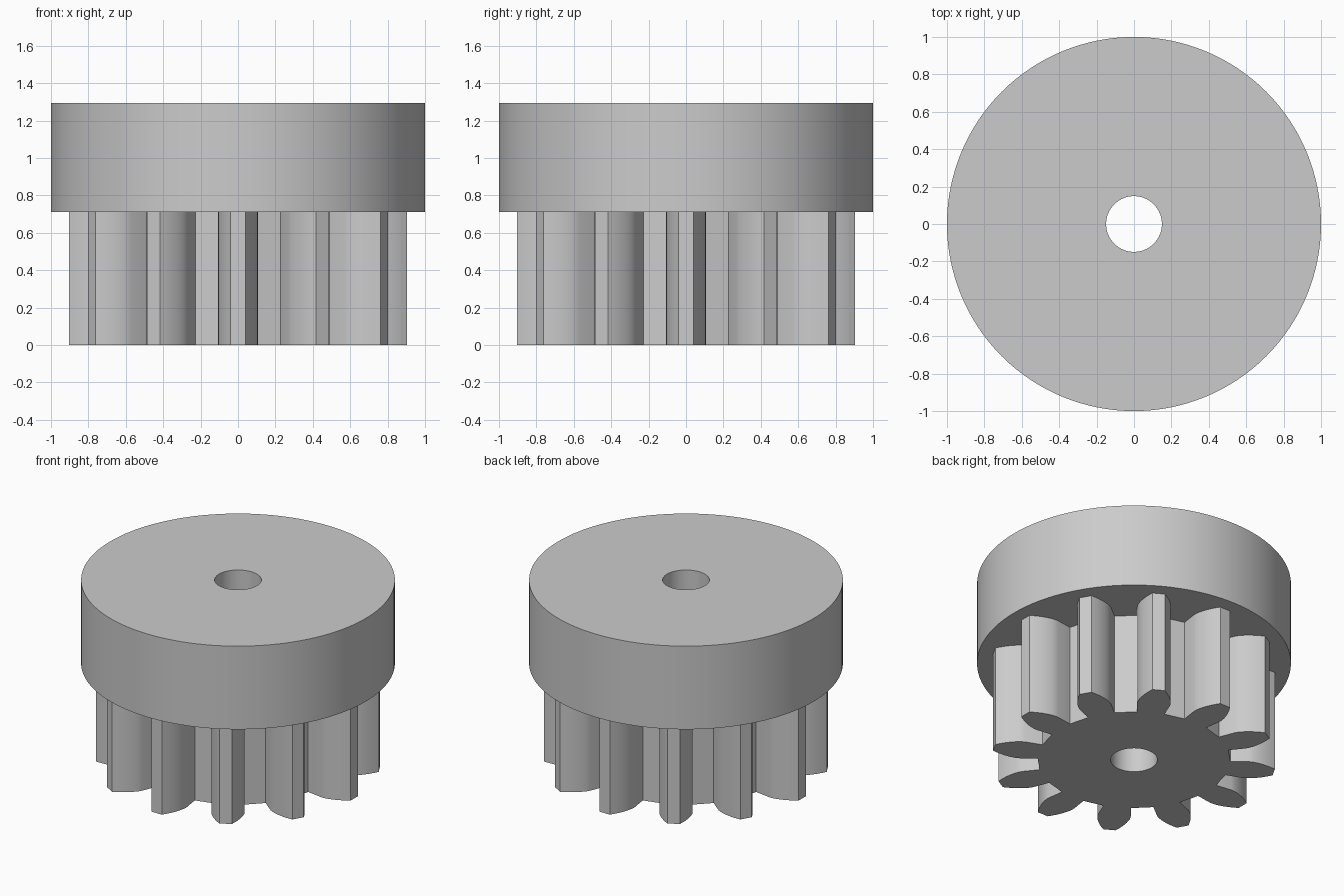
import bpy
import bmesh
from math import sin, cos, tan, acos, pi, radians

cube = bpy.data.objects.get("Cube")
if cube:
    bpy.data.objects.remove(cube, do_unlink=True)

TEETH = 12
MODULE = 0.1293
TIP_R = MODULE * (TEETH + 2) / 2
ROOT_R = MODULE * (TEETH - 2.5) / 2
BASE_R = MODULE * TEETH / 2 * cos(radians(20))
GEAR_TOP, TOTAL_TOP = 0.71, 1.295
BORE_R = 0.149

grey = bpy.data.materials.new("plain grey")
grey.use_nodes = True
colour = (0.6, 0.6, 0.6, 1)
grey.diffuse_color = colour
grey.node_tree.nodes["Principled BSDF"].inputs["Base Color"].default_value = colour


def polar(r, a):
    return (r * cos(a), r * sin(a))


def circle(r, n):
    return [polar(r, 2 * pi * i / n) for i in range(n)]


def gear_outline(steps=7):
    """Involute flanks that run radially down from the base circle to the root."""
    inv = lambda a: tan(a) - a
    half_base = pi / (2 * TEETH) + inv(radians(20))
    flank = [(ROOT_R, half_base)]
    for i in range(steps + 1):
        r = BASE_R + (TIP_R - BASE_R) * i / steps
        flank.append((r, half_base - inv(acos(min(1, BASE_R / r)))))
    points = []
    for t in range(TEETH):
        mid = 2 * pi * t / TEETH
        points += [polar(r, mid - a) for r, a in flank]
        points += [polar(r, mid + a) for r, a in reversed(flank)]
    return points


def bored_prism(name, outline, z0, z1):
    """Extrude an outline with a round bore through it."""
    curve = bpy.data.curves.new(name, "CURVE")
    curve.dimensions = "2D"
    curve.fill_mode = "BOTH"
    curve.extrude = (z1 - z0) / 2
    for loop in (outline, circle(BORE_R, 64)):
        spline = curve.splines.new("POLY")
        spline.points.add(len(loop) - 1)
        for p, (x, y) in zip(spline.points, loop):
            p.co = (x, y, 0, 1)
        spline.use_cyclic_u = True
    obj = bpy.data.objects.new(name, curve)
    bpy.context.collection.objects.link(obj)
    bpy.ops.object.select_all(action="DESELECT")
    obj.select_set(True)
    bpy.context.view_layer.objects.active = obj
    bpy.ops.object.convert(target="MESH")
    obj = bpy.context.object
    obj.name = name

    # Weld the caps to the walls and set the part at its height
    bm = bmesh.new()
    bm.from_mesh(obj.data)
    bmesh.ops.remove_doubles(bm, verts=bm.verts, dist=0.0001)
    bmesh.ops.recalc_face_normals(bm, faces=bm.faces)
    bmesh.ops.translate(bm, verts=bm.verts, vec=(0, 0, (z0 + z1) / 2))
    bm.to_mesh(obj.data)
    bm.free()
    obj.data.materials.clear()
    obj.data.materials.append(grey)
    bpy.ops.object.shade_smooth_by_angle(angle=radians(25))
    return obj


# Toothed lower part and the plain flange above it
bored_prism("gear_teeth", gear_outline(), 0, GEAR_TOP)
bored_prism("top_flange", circle(1, 128), GEAR_TOP, TOTAL_TOP)
